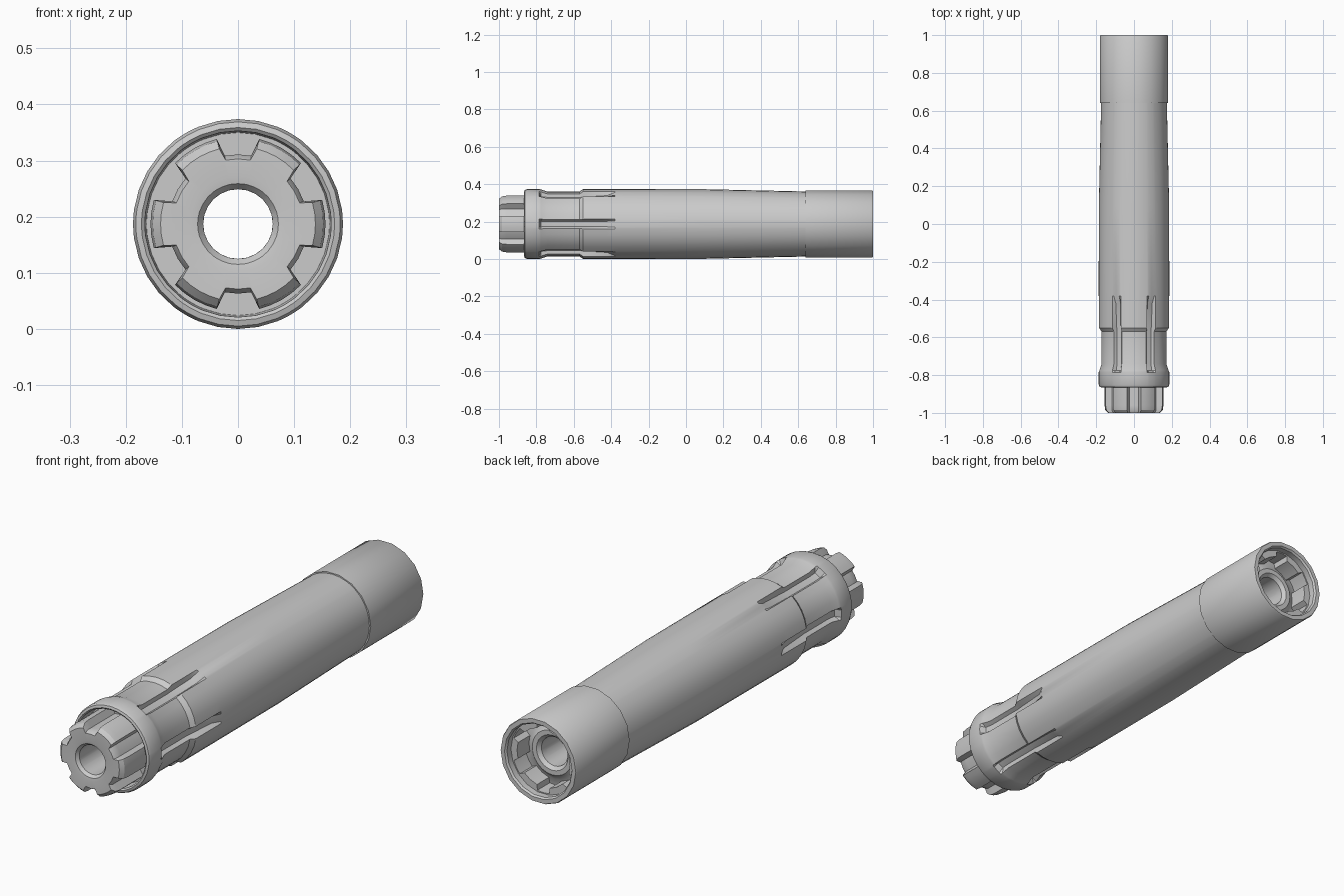
import bpy, bmesh
from math import radians, sin, cos, pi

if "Cube" in bpy.data.objects:
    bpy.data.objects.remove(bpy.data.objects["Cube"])

CZ = 0.187  # height of the tube axis


def sectors(offsets, start=0):
    """Repeat offsets (degrees) in six 60 degree sectors; return (angle, offset)."""
    return [(radians(start + 60 * k + o), o) for k in range(6) for o in offsets]


def lathe(name, angles, rings):
    """Closed profile swept about the y axis. ring = (y, radius or f(offset))."""
    bm = bmesh.new()
    rows = []
    for y, r in rings:
        row = []
        for a, o in angles:
            rad = r(o) if callable(r) else r
            row.append(bm.verts.new((rad * cos(a), y, CZ + rad * sin(a))))
        rows.append(row)
    n = len(angles)
    for i in range(len(rows)):
        p, q = rows[i], rows[(i + 1) % len(rows)]
        for j in range(n):
            k = (j + 1) % n
            bm.faces.new((p[j], p[k], q[k], q[j]))
    bmesh.ops.recalc_face_normals(bm, faces=bm.faces)
    me = bpy.data.meshes.new(name)
    bm.to_mesh(me)
    bm.free()
    ob = bpy.data.objects.new(name, me)
    bpy.context.collection.objects.link(ob)
    bpy.ops.object.select_all(action='DESELECT')
    ob.select_set(True)
    bpy.context.view_layer.objects.active = ob
    bpy.ops.object.shade_smooth_by_angle(angle=radians(32))
    return ob


def flute(base, bottom):
    """Radius that dips to bottom inside the flute centre."""
    return lambda o: bottom if abs(o) <= 6 else base


# Fluted outer body with front collar
lathe("outer_body", sectors([-8, -5, 0, 5, 8, 19, 30, 41]), [
    (-0.80, 0.11), (-0.80, 0.163), (-0.86, 0.166),
    (-0.865, 0.172), (-0.862, 0.182), (-0.85, 0.187), (-0.785, 0.187),
    (-0.775, flute(0.185, 0.162)), (-0.74, flute(0.173, 0.157)),
    (-0.57, flute(0.173, 0.157)), (-0.55, flute(0.187, 0.159)),
    (-0.42, flute(0.187, 0.168)), (-0.38, 0.187),
    (0.10, 0.186), (0.64, 0.174), (0.64, 0.11)])


# Notched front nozzle and through bore
def notch(base):
    return lambda o: 0.124 if abs(o) <= 11 else base


lathe("notched_core", sectors([-14, -11, 0, 11, 14, 22, 30, 38], 30), [
    (-0.90, 0.062), (-0.985, 0.062), (-0.998, 0.072), (-1.0, 0.085),
    (-1.0, lambda o: 0.116 if abs(o) <= 11 else 0.138),
    (-0.985, notch(0.152)), (-0.96, notch(0.156)), (-0.79, notch(0.156)),
    (-0.79, 0.11), (0.88, 0.11), (0.88, 0.062)])

# Rear sleeve with open rim
lathe("rear_sleeve", sectors([0, 20, 40]), [
    (0.64, 0.165), (0.64, 0.181), (0.995, 0.181), (1.0, 0.178),
    (1.0, 0.160), (0.992, 0.154), (0.87, 0.154)])


# Toothed socket ring inside the rear rim
def socket(o):
    return 0.148 if abs(o) <= 11 else 0.125


lathe("rear_socket_ring", sectors([-14, -11, 0, 11, 14, 30], 30), [
    (0.87, 0.158), (0.965, 0.158), (0.965, socket), (0.87, socket)])

# Recessed rear plate around the bore
lathe("rear_plate", sectors([0, 15, 30, 45]), [
    (0.86, 0.158), (0.88, 0.158), (0.885, 0.12), (0.905, 0.095),
    (0.905, 0.075), (0.89, 0.062), (0.86, 0.062)])
